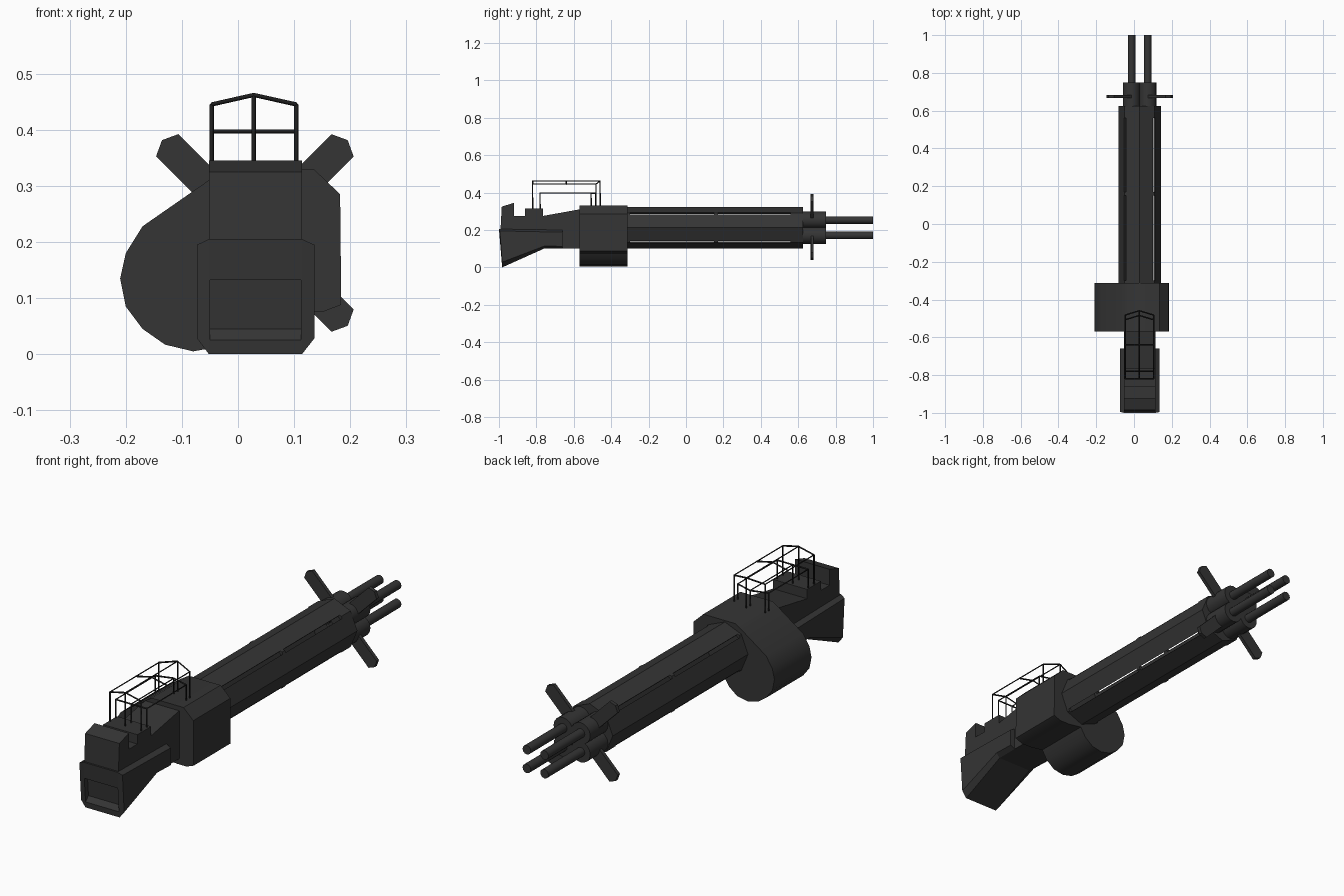
import bpy, bmesh, math
from mathutils import Vector

if "Cube" in bpy.data.objects:
    bpy.data.objects.remove(bpy.data.objects["Cube"])

CX, CZ = 0.03, 0.212          # axis of the barrel assembly


def material(name, v):
    m = bpy.data.materials.new(name)
    m.diffuse_color = (v, v, v, 1)
    m.use_nodes = True
    m.node_tree.nodes["Principled BSDF"].inputs["Base Color"].default_value = m.diffuse_color
    return m


DARK = material("dark_metal", 0.035)
BLACK = material("rail_black", 0.012)


def loft(name, rings, mat=DARK, smooth=None):
    """Skin a list of equal-length closed rings and cap both ends."""
    bm = bmesh.new()
    vs = [[bm.verts.new(p) for p in r] for r in rings]
    n = len(rings[0])
    for a, b in zip(vs, vs[1:]):
        for i in range(n):
            j = (i + 1) % n
            bm.faces.new((a[i], a[j], b[j], b[i]))
    bm.faces.new(vs[0])
    bm.faces.new(vs[-1])
    bmesh.ops.recalc_face_normals(bm, faces=bm.faces)
    me = bpy.data.meshes.new(name)
    bm.to_mesh(me)
    bm.free()
    ob = bpy.data.objects.new(name, me)
    bpy.context.collection.objects.link(ob)
    me.materials.append(mat)
    if smooth:
        select(ob)
        bpy.ops.object.shade_smooth_by_angle(angle=math.radians(smooth))
    return ob


def select(ob):
    bpy.ops.object.select_all(action='DESELECT')
    ob.select_set(True)
    bpy.context.view_layer.objects.active = ob


def side_prism(name, prof, x0, x1):
    return loft(name, [[(x, y, z) for y, z in prof] for x in (x0, x1)])


def front_prism(name, prof, y0, y1, **kw):
    return loft(name, [[(x, y, z) for x, z in prof] for y in (y0, y1)], **kw)


def circle(x, z, r, n):
    return [(x + r * math.sin(2 * math.pi * i / n),
             z + r * math.cos(2 * math.pi * i / n)) for i in range(n)]


def cut(ob, cutter):
    cutter.hide_render = True
    m = ob.modifiers.new("cut", 'BOOLEAN')
    m.operation, m.object, m.solver = 'DIFFERENCE', cutter, 'EXACT'
    select(ob)
    bpy.ops.object.modifier_apply(modifier=m.name)
    bpy.data.objects.remove(cutter)


# Stock core with stepped top
side_prism("stock_core", [(-0.975, 0.03), (-0.992, 0.2), (-0.985, 0.325), (-0.92, 0.345),
                          (-0.92, 0.275), (-0.86, 0.275), (-0.86, 0.316), (-0.765, 0.316),
                          (-0.765, 0.275), (-0.57, 0.31), (-0.5, 0.31), (-0.5, 0.1),
                          (-0.76, 0.1)][1:], -0.052, 0.114)

# Wider chamfered lower butt
full = [(-0.983, 0.0), (-1.0, 0.205), (-0.66, 0.2), (-0.66, 0.1), (-0.76, 0.1)]
inset = [(-0.983, 0.028), (-0.995, 0.195), (-0.66, 0.188), (-0.66, 0.112), (-0.755, 0.115)]
butt = loft("lower_butt", [[(x, y, z) for y, z in p] for x, p in
                           ((-0.073, inset), (-0.052, full), (0.114, full), (0.136, inset))])
cut(butt, side_prism("butt_recess_cutter",
                     [(-1.05, 0.025), (-0.985, 0.025), (-0.965, 0.045), (-0.972, 0.132),
                      (-1.05, 0.132)], -0.05, 0.112))

# Drum housing: tall rounded body with a round lobe on one side
front_prism("drum_housing", [(-0.02, 0.33), (-0.052, 0.31), (-0.17, 0.228), (-0.2, 0.18),
                             (-0.21, 0.135), (-0.2, 0.085), (-0.17, 0.045), (-0.13, 0.017),
                             (-0.08, 0.005), (-0.03, 0.014), (0.01, 0.045), (0.035, 0.085),
                             (0.1, 0.075), (0.15, 0.075), (0.184, 0.088), (0.182, 0.285),
                             (0.135, 0.33)], -0.57, -0.313, smooth=40)

# Hollow octagonal shroud with long slots along its diagonal edges
shroud = front_prism("barrel_shroud", circle(CX, CZ, 0.112, 8), -0.33, 0.625)
cut(shroud, front_prism("bore_cutter", circle(CX, CZ, 0.098, 8), -0.32, 0.61))
for k in range(4):
    a = math.radians(45 + 90 * k)
    d, t = Vector((math.cos(a), math.sin(a))), Vector((-math.sin(a), math.cos(a)))
    c = Vector((CX, CZ))
    box = [c + d * r + t * s for r, s in
           ((0.085, -0.008), (0.085, 0.008), (0.13, 0.008), (0.13, -0.008))]
    for y0, y1 in ((-0.3, 0.15), (0.17, 0.56)):
        cut(shroud, front_prism("slot_cutter", [tuple(p) for p in box], y0, y1))

# Four barrels in thicker sleeves
for i, sx in enumerate((-1, 1)):
    for j, sz in enumerate((-1, 1)):
        x, z = CX + sx * 0.043, CZ + sz * 0.041
        tag = f"{i}{j}"
        front_prism("barrel_sleeve_" + tag, circle(x, z, 0.046, 16), 0.6, 0.748, smooth=40)
        front_prism("barrel_" + tag, circle(x, z, 0.02, 12), 0.7, 1.0, smooth=40)

# Crossed muzzle fins with pointed tips
for k in range(2):
    a = math.radians(45 + 90 * k)
    pts = [(0.221, -0.028), (0.234, 0), (0.221, 0.028),
           (-0.221, 0.028), (-0.234, 0), (-0.221, -0.028)]
    front_prism(f"muzzle_fin_{k}",
                [(CX + u * math.cos(a) - v * math.sin(a),
                  CZ + 0.004 + u * math.sin(a) + v * math.cos(a)) for u, v in pts],
                0.666 + 0.001 * k, 0.682 + 0.001 * k)


# Handrail cage made of thin rods
def rods(name, paths, r=0.0038):
    cu = bpy.data.curves.new(name, 'CURVE')
    cu.dimensions = '3D'
    cu.bevel_depth, cu.bevel_resolution, cu.use_fill_caps = r, 0, True
    for path in paths:
        s = cu.splines.new('POLY')
        s.points.add(len(path) - 1)
        for p, q in zip(s.points, path):
            p.co = (*q, 1)
    cu.materials.append(BLACK)
    ob = bpy.data.objects.new(name, cu)
    bpy.context.collection.objects.link(ob)
    select(ob)
    bpy.ops.object.convert(target='MESH')


XS = (-0.047, 0.028, 0.104)
TOP = (0.445, 0.462, 0.445)
FRONT = (-0.482, -0.459, -0.482)
outer, inner = [], []
for x, z, f in zip(XS, TOP, FRONT):
    outer.append([(x, -0.82, 0.31), (x, -0.82, z), (x, f, z), (x, f, 0.32)])
    g = f - 0.025
    inner.append([(x, -0.78, 0.31), (x, -0.78, 0.397), (x, g, 0.397), (x, g, 0.32)])
outer += [[(x, -0.82, z) for x, z in zip(XS, TOP)],
          [(x, -0.64, z) for x, z in zip(XS, TOP)],
          list(zip(XS, FRONT, TOP))]
inner += [[(x, -0.78, 0.397) for x in XS],
          [(x, f - 0.025, 0.397) for x, f in zip(XS, FRONT)]]
rods("outer_handrail", outer)
rods("inner_handrail", inner)
